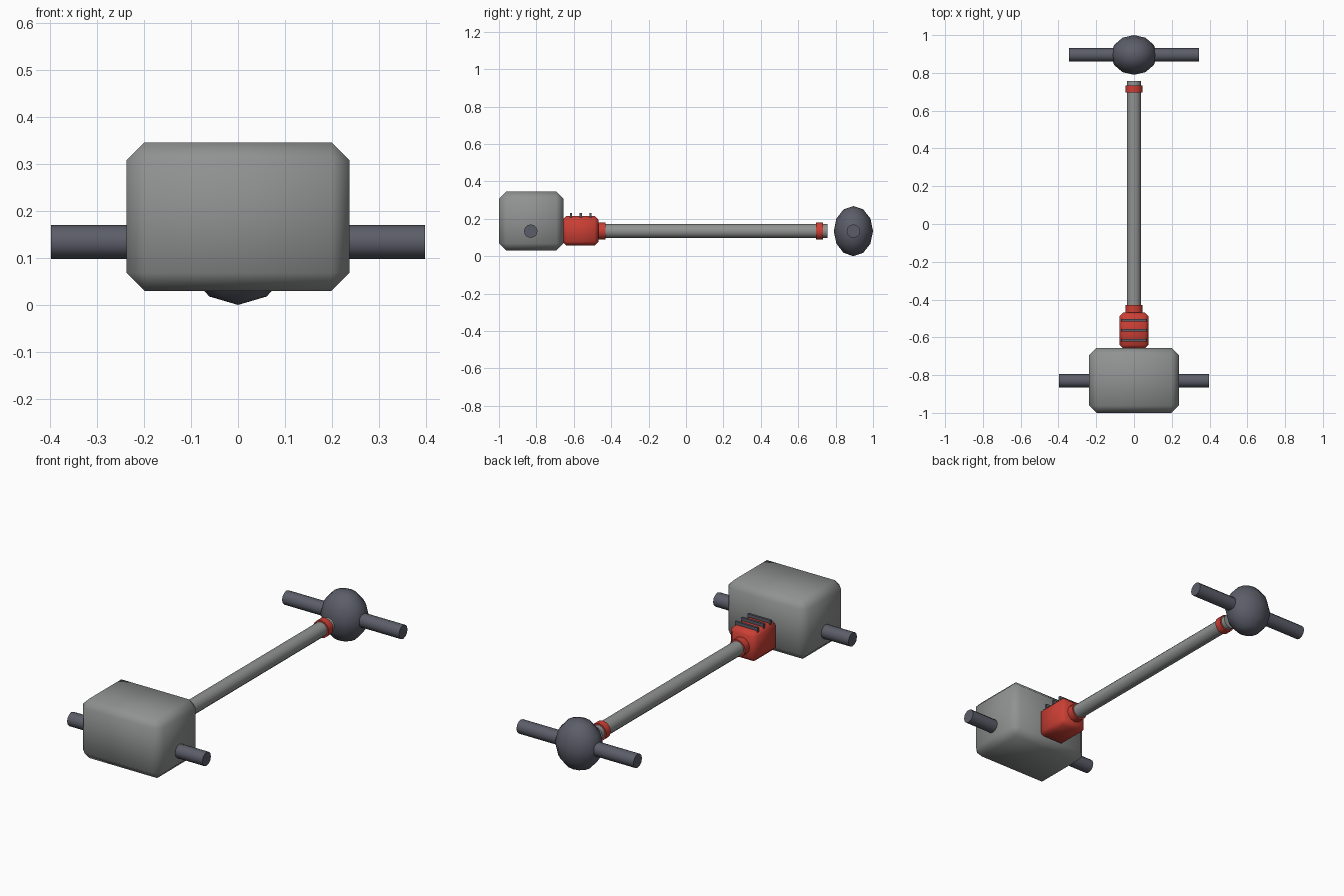
import bpy, math
from mathutils import Matrix

default = bpy.data.objects.get("Cube")
if default:
    bpy.data.objects.remove(default, do_unlink=True)


def material(name, colour):
    mat = bpy.data.materials.new(name)
    mat.use_nodes = True
    mat.diffuse_color = (*colour, 1)
    mat.node_tree.nodes["Principled BSDF"].inputs["Base Color"].default_value = (*colour, 1)
    return mat


cast_grey = material("cast grey metal", (0.28, 0.285, 0.285))
red = material("red paint", (0.6, 0.05, 0.035))
dark = material("dark steel", (0.105, 0.11, 0.14))
AXIS_Z = 0.134


def finish(name, mat, angle):
    obj = bpy.context.object
    obj.name = name
    obj.data.materials.append(mat)
    bpy.ops.object.shade_smooth_by_angle(angle=math.radians(angle))
    return obj


def box(name, mat, low, high, bevel=0):
    """Box between two corners, with an optional single chamfer."""
    centre = [(a + b) / 2 for a, b in zip(low, high)]
    bpy.ops.mesh.primitive_cube_add(size=1, location=centre)
    obj = bpy.context.object
    obj.data.transform(Matrix.Diagonal([b - a for a, b in zip(low, high)] + [1]))
    if bevel:
        mod = obj.modifiers.new("chamfer", "BEVEL")
        mod.width = bevel
        mod.segments = 1
        bpy.ops.object.modifier_apply(modifier=mod.name)
    return finish(name, mat, 60 if bevel else 30)


def rod(name, mat, radius, length, centre, axis):
    """Twelve-sided cylinder along x or y."""
    turn = (0, math.pi / 2, 0) if axis == "x" else (math.pi / 2, 0, 0)
    bpy.ops.mesh.primitive_cylinder_add(vertices=12, radius=radius, depth=length,
                                        location=centre, rotation=turn)
    return finish(name, mat, 40)


def rod_y(name, mat, radius, start, end):
    return rod(name, mat, radius, end - start, (0, (start + end) / 2, AXIS_Z), "y")


# Engine block and gearbox
box("engine_block", cast_grey, (-0.237, -1, 0.03), (0.237, -0.656, 0.345), 0.038)
box("gearbox", red, (-0.077, -0.66, 0.058), (0.077, -0.468, 0.215), 0.02)
for i, y in enumerate((-0.615, -0.563, -0.51)):
    box(f"gearbox_rib_{i + 1}", dark, (-0.066, y - 0.006, 0.2), (0.066, y + 0.006, 0.231))

# Drive shaft with its two collars
rod_y("drive_shaft", cast_grey, 0.038, -0.5, 0.757)
rod_y("front_collar", red, 0.046, -0.48, -0.43)
rod_y("rear_collar", red, 0.046, 0.695, 0.733)

# Axles
rod("front_axle", dark, 0.036, 0.794, (0, -0.83, AXIS_Z), "x")
rod("rear_axle", dark, 0.036, 0.686, (0, 0.895, AXIS_Z), "x")

# Rear differential housing
bpy.ops.mesh.primitive_uv_sphere_add(segments=12, ring_count=6, radius=1,
                                     location=(0, 0.895, AXIS_Z))
bpy.context.object.data.transform(Matrix.Diagonal((0.122, 0.105, 0.134, 1)))
finish("differential", dark, 60)
